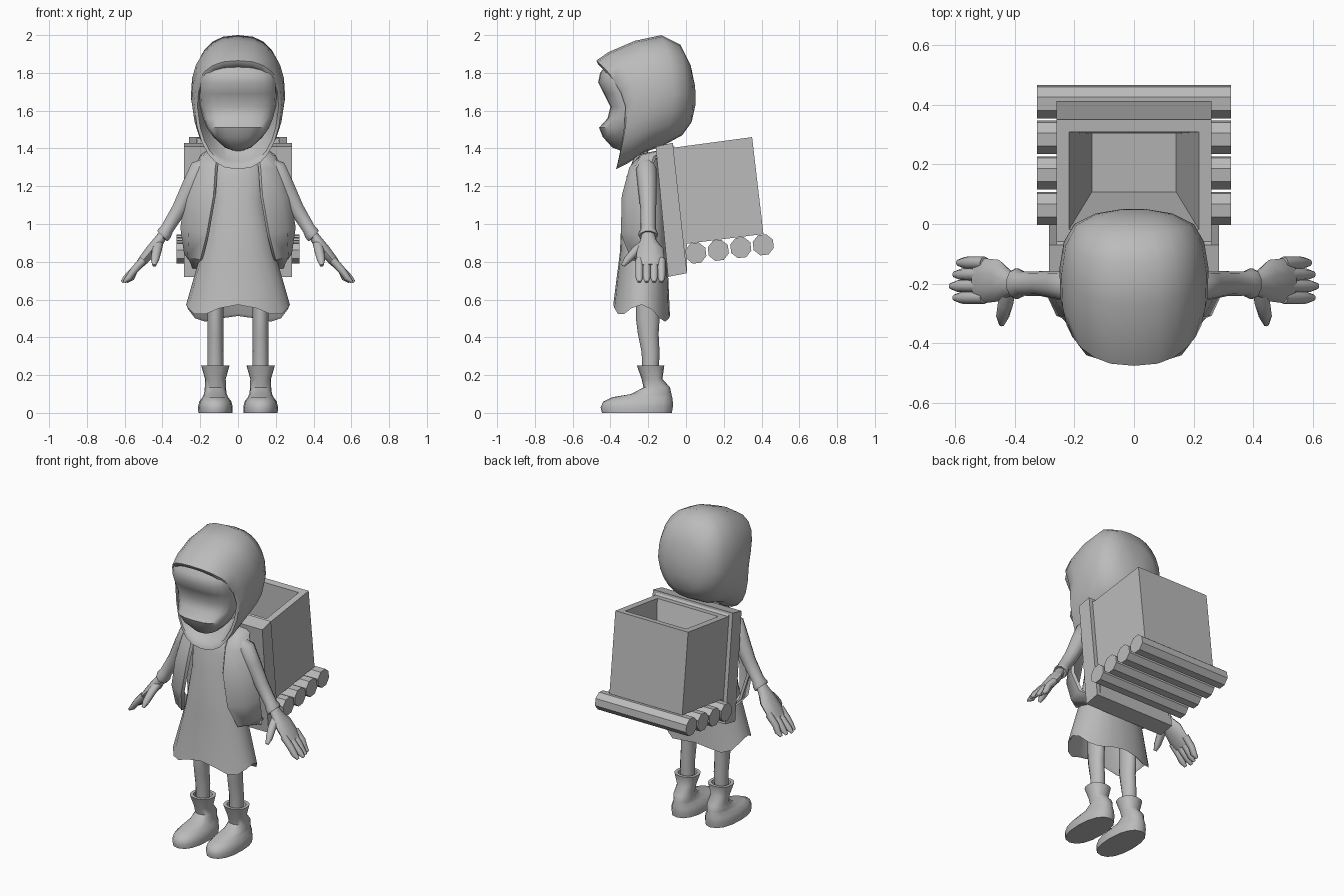
import bpy, bmesh, math
from mathutils import Vector

cube = bpy.data.objects.get("Cube")
if cube:
    bpy.data.objects.remove(cube, do_unlink=True)

grey = bpy.data.materials.new("plain grey")
grey.use_nodes = True
grey.diffuse_color = (0.5, 0.5, 0.5, 1)
grey.node_tree.nodes["Principled BSDF"].inputs["Base Color"].default_value = (0.5, 0.5, 0.5, 1)


def finish(name, bm, smooth=True):
    bmesh.ops.recalc_face_normals(bm, faces=bm.faces)
    mesh = bpy.data.meshes.new(name)
    bm.to_mesh(mesh)
    bm.free()
    mesh.materials.append(grey)
    ob = bpy.data.objects.new(name, mesh)
    bpy.context.collection.objects.link(ob)
    if smooth:
        bpy.ops.object.select_all(action='DESELECT')
        ob.select_set(True)
        bpy.context.view_layer.objects.active = ob
        bpy.ops.object.shade_smooth_by_angle(angle=math.radians(50))
    return ob


def loft(name, rings, side=1, smooth=True):
    """Skin closed rings of points and cap both ends; side=-1 mirrors in x."""
    bm = bmesh.new()
    loops = [[bm.verts.new((p[0] * side, p[1], p[2])) for p in r] for r in rings]
    n = len(loops[0])
    for a, b in zip(loops, loops[1:]):
        for i in range(n):
            j = (i + 1) % n
            bm.faces.new((a[i], a[j], b[j], b[i]))
    bm.faces.new(loops[0])
    bm.faces.new(loops[-1])
    return finish(name, bm, smooth)


def curve(a, power):
    """Unit superellipse point at angle a."""
    c, s = math.cos(a), math.sin(a)
    e = 2 / power
    return math.copysign(abs(c) ** e, c), math.copysign(abs(s) ** e, s)


def angles(n):
    return [math.tau * i / n for i in range(n)]


def level(z, half, front, back, x=0, power=2.3, n=20, wave=None):
    """Horizontal ring between a front and a back y."""
    ring = []
    for a in angles(n):
        u, v = curve(a, power)
        dz = wave(a) if wave else 0
        ring.append((x + u * half, (front + back) / 2 + v * (back - front) / 2, z + dz))
    return ring


def tube(name, path, side, n=10, wide=Vector((0, 1, 0))):
    """Loft along (centre, half width, half thickness) stations."""
    rings = []
    pts = [Vector(p[0]) for p in path]
    for i, (_, w, t) in enumerate(path):
        d = pts[min(i + 1, len(pts) - 1)] - pts[max(i - 1, 0)]
        thin = d.cross(wide).normalized()
        flat = thin.cross(d).normalized()
        rings.append([pts[i] + flat * w * math.cos(a) + thin * t * math.sin(a)
                      for a in angles(n)])
    return loft(name, rings, side)


def prism(name, outline, half):
    """Extrude a y-z outline across x."""
    return loft(name, [[(x, y, z) for y, z in outline] for x in (-half, half)], smooth=False)


# Hood: tilted rings from the inside, round the rim, to the back of the head
def hood_ring(top, mid, bottom, half):
    ring = []
    for a in angles(24):
        u, v = curve(a, 2.5)
        end = top if v > 0 else bottom
        ring.append((u * half * (1 if v > 0 else 1 - 0.12 * abs(v)),
                     mid[0] + (end[0] - mid[0]) * abs(v) ** 1.6,
                     mid[1] + (end[1] - mid[1]) * abs(v)))
    return ring


loft("hood", [
    hood_ring((-.24, 1.82), (-.2, 1.62), (-.24, 1.42), .18),
    hood_ring((-.43, 1.83), (-.29, 1.62), (-.34, 1.33), .205),
    hood_ring((-.465, 1.845), (-.32, 1.62), (-.365, 1.31), .215),
    hood_ring((-.475, 1.865), (-.31, 1.63), (-.37, 1.29), .232),
    hood_ring((-.41, 1.91), (-.25, 1.65), (-.31, 1.32), .246),
    hood_ring((-.27, 1.97), (-.15, 1.67), (-.22, 1.38), .25),
    hood_ring((-.13, 2.0), (-.06, 1.68), (-.12, 1.415), .235),
    hood_ring((-.03, 1.95), (0, 1.69), (-.02, 1.47), .2),
    hood_ring((.025, 1.84), (.035, 1.68), (.03, 1.54), .13),
    hood_ring((.048, 1.73), (.05, 1.68), (.05, 1.63), .04)])

# Face with a blunt brow and a jutting chin
loft("face", [level(z, w, f, -.2, power=2.6) for z, w, f in (
    (1.39, .03, -.35), (1.405, .07, -.39), (1.46, .13, -.44), (1.51, .165, -.46),
    (1.56, .185, -.415), (1.62, .2, -.4), (1.69, .205, -.435), (1.75, .205, -.465),
    (1.8, .2, -.455), (1.845, .18, -.42))])
loft("neck", [level(z, .04, -.28, -.2, n=10) for z in (1.25, 1.45)])


# Flared dress with a wavy hem, open underneath
def hem(a):
    return .028 * math.cos(4 * a) - .06 * max(0, math.sin(a)) ** 2


loft("dress", [
    level(1.375, .06, -.26, -.17), level(1.34, .13, -.28, -.15),
    level(1.25, .15, -.315, -.13), level(1.13, .15, -.325, -.11),
    level(1.07, .155, -.34, -.105), level(.85, .195, -.35, -.1),
    level(.545, .275, -.385, -.085, wave=hem), level(.56, .262, -.37, -.1, wave=hem),
    level(.85, .17, -.33, -.12)])

for side, label in ((1, "left"), (-1, "right")):
    # Leg and boot
    loft(label + "_leg", [level(z, .042, f, b, .12, 2, 12) for z, f, b in (
        (.2, -.23, -.145), (.32, -.235, -.14), (.42, -.255, -.145), (.5, -.265, -.14),
        (.75, -.265, -.14))], side)
    loft(label + "_boot", [level(z, w, f, b, .12, 2.3, 16) for z, w, f, b in (
        (0, .09, -.445, -.075), (.03, .092, -.452, -.07), (.06, .085, -.438, -.07),
        (.083, .068, -.39, -.073), (.1, .06, -.29, -.077), (.135, .056, -.225, -.085),
        (.18, .055, -.235, -.125), (.25, .075, -.26, -.115), (.25, .055, -.24, -.135),
        (.21, .045, -.23, -.14))], side)

    # Sleeve with a cuff
    tube(label + "_arm", [
        ((.15, -.21, 1.32), .04, .04), ((.205, -.21, 1.29), .055, .055),
        ((.25, -.205, 1.2), .05, .05), ((.31, -.2, 1.08), .042, .042),
        ((.375, -.2, .975), .04, .036), ((.39, -.2, .95), .052, .042),
        ((.4, -.2, .935), .05, .04), ((.4, -.2, .94), .03, .025)], side)

    # Hand, four fingers and a thumb
    tube(label + "_palm", [
        ((.385, -.2, .96), .03, .025), ((.42, -.2, .91), .045, .03),
        ((.455, -.19, .865), .07, .032), ((.5, -.19, .81), .075, .028),
        ((.53, -.19, .775), .066, .02)], side)
    for k in range(4):
        y = -.247 + .039 * k
        tip = .615 - .012 * abs(k - 1)
        tube(f"{label}_finger_{k + 1}", [
            ((.5, y, .81), .021, .022), ((.55, y, .755), .021, .02),
            ((tip - .025, y, .715), .02, .018), ((tip, y, .693), .01, .008)], side, 8)
    tube(label + "_thumb", [
        ((.42, -.21, .9), .025, .025), ((.43, -.265, .86), .026, .024),
        ((.44, -.31, .81), .022, .02), ((.443, -.335, .78), .01, .01)],
        side, 8, Vector((1, 0, 0)))

    # Broad shoulder strap bowed round the body to the pack
    inner = [(.1, -.15, 1.39), (.11, -.24, 1.37), (.12, -.3, 1.3), (.13, -.34, 1.15),
             (.165, -.345, .95), (.2, -.29, .81), (.2, -.08, .76)]
    outer = [(.19, -.1, 1.38), (.2, -.17, 1.36), (.235, -.2, 1.28), (.285, -.22, 1.13),
             (.305, -.21, .98), (.285, -.16, .84), (.23, -.06, .77)]
    rings = []
    for p, q in zip(map(Vector, inner), map(Vector, outer)):
        bulge = (p + q) / 2 + Vector((.025, -.03, 0))
        inset = Vector((-.012, .015, 0))
        rings.append([p, bulge, q, q + inset, bulge + inset, p + inset])
    loft(label + "_strap", rings, side)

# Back frame and its thin backing sheet
prism("back_frame", [(-.16, 1.41), (-.07, 1.43), (.005, .74), (-.095, .72)], .285)
prism("backing_sheet", [(-.075, 1.425), (-.055, 1.4), (.004, .89), (.004, .75)], .26)

# Open crate with a tapering hollow
crate = prism("crate", [(-.06, 1.405), (.35, 1.46), (.41, .947), (0, .895)], .26)
bm = bmesh.new()
bm.from_mesh(crate.data)
lid = max(bm.faces, key=lambda f: f.calc_center_median().z)
bmesh.ops.inset_region(bm, faces=[lid], thickness=.06)
hollow = bmesh.ops.extrude_discrete_faces(bm, faces=[lid])["faces"][0]
centre = hollow.calc_center_median()
down = hollow.normal * -.45
for v in hollow.verts:
    off = v.co - centre
    v.co = centre + Vector((off.x * .65, off.y * .6, off.z * .6)) + down
bm.to_mesh(crate.data)
bm.free()

# Row of eight-sided logs under the crate
for k in range(4):
    y, z = .052 + .119 * k, .846 + .0145 * k
    loft(f"log_{k + 1}", [[(x, y + .058 * math.cos(a + math.pi / 8 + .12),
                            z + .058 * math.sin(a + math.pi / 8 + .12)) for a in angles(8)]
                          for x in (-.325, .325)], smooth=False)
